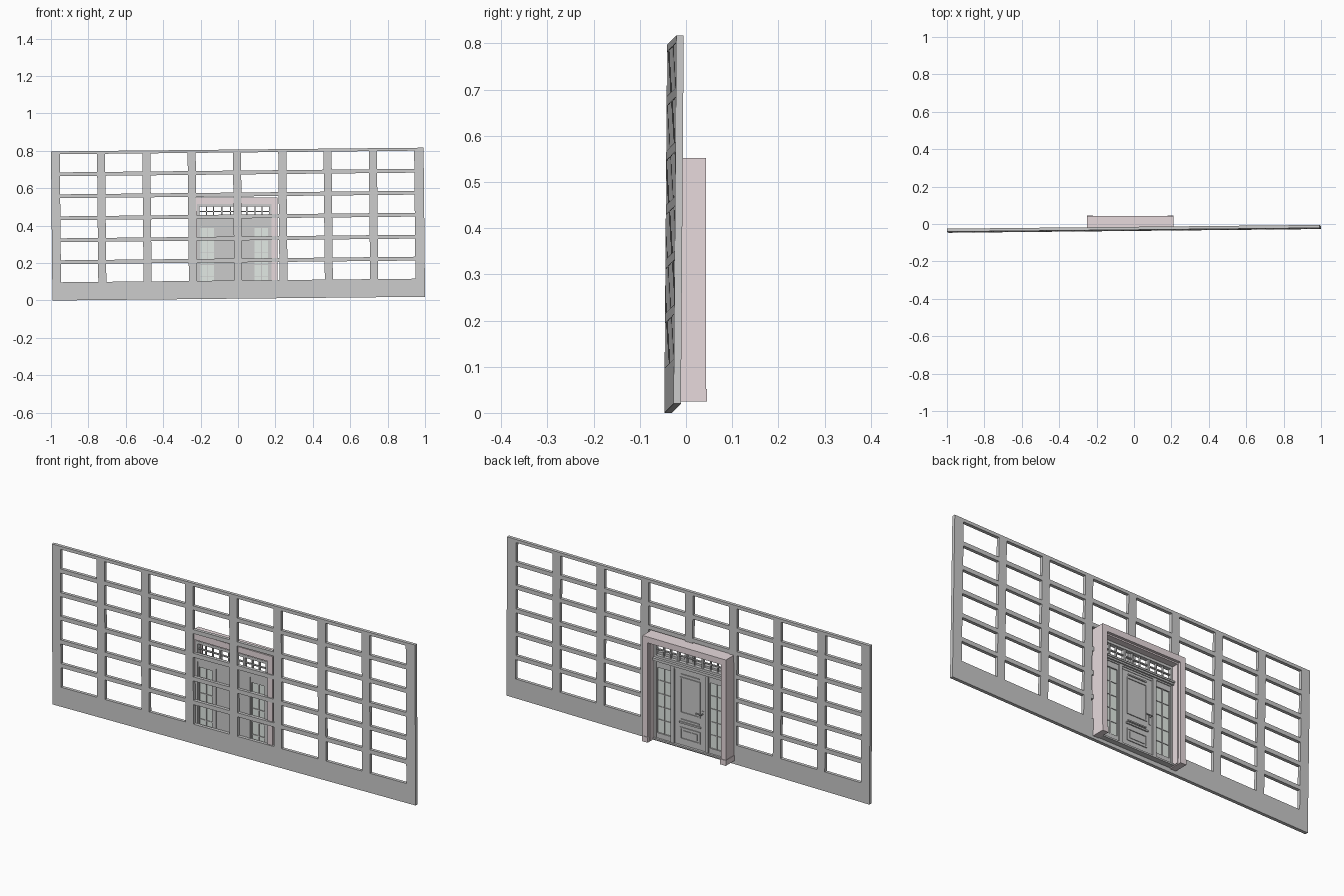
import bpy, bmesh, math
from mathutils import Matrix, Vector

CX = -0.02  # centre line of the doorway


def material(name, rgb):
    m = bpy.data.materials.new(name)
    m.diffuse_color = (*rgb, 1)
    return m


PINK = material("pale_stone", (0.80, 0.70, 0.72))
GLASS = material("pale_glass", (0.76, 0.82, 0.78))


def finish(name, bm, mat=None):
    me = bpy.data.meshes.new(name)
    bmesh.ops.recalc_face_normals(bm, faces=bm.faces)
    bm.to_mesh(me)
    bm.free()
    ob = bpy.data.objects.new(name, me)
    bpy.context.collection.objects.link(ob)
    if mat:
        me.materials.append(mat)
    return ob


def boxes(name, items, mat=None):
    """One object from boxes (x0, x1, y0, y1, z0, z1), x measured from the door centre."""
    bm = bmesh.new()
    for x0, x1, y0, y1, z0, z1 in items:
        mat4 = Matrix.Translation((CX + (x0 + x1) / 2, (y0 + y1) / 2, (z0 + z1) / 2))
        mat4 = mat4 @ Matrix.Diagonal((x1 - x0, y1 - y0, z1 - z0, 1))
        bmesh.ops.create_cube(bm, size=1, matrix=mat4)
    return finish(name, bm, mat)


def both(items):
    return items + [(-b, -a, *r) for a, b, *r in items]


def border(x0, x1, y0, y1, z0, z1, w):
    """Four strips around a rectangle."""
    return [(x0, x0 + w, y0, y1, z0, z1), (x1 - w, x1, y0, y1, z0, z1),
            (x0 + w, x1 - w, y0, y1, z0, z0 + w), (x0 + w, x1 - w, y0, y1, z1 - w, z1)]


def bars(x0, x1, y0, y1, z0, z1, nx, nz, w):
    """Glazing bars splitting a rectangle into nx by nz panes."""
    out = []
    for i in range(1, nx):
        c = x0 + (x1 - x0) * i / nx
        out.append((c - w / 2, c + w / 2, y0, y1, z0, z1))
    for i in range(1, nz):
        c = z0 + (z1 - z0) * i / nz
        out.append((x0, x1, y0 + 0.0005, y1 - 0.0005, c - w / 2, c + w / 2))
    return out


# Facade wall: 8 x 6 window openings, slightly turned and tilted
xs, zs = [-1.0], [0.0]
for i in range(8):
    xs += [-0.953 + 0.2432 * i, -0.753 + 0.2432 * i]
for i in range(6):
    zs += [0.097 + 0.1175 * i, 0.194 + 0.1175 * i]
xs.append(1.0)
zs.append(0.797)
bm = bmesh.new()
grid = [[bm.verts.new((x, 0, z)) for z in zs] for x in xs]
for i in range(len(xs) - 1):
    for j in range(len(zs) - 1):
        if not (i % 2 and j % 2):
            bm.faces.new((grid[i][j], grid[i + 1][j], grid[i + 1][j + 1], grid[i][j + 1]))
ext = bmesh.ops.extrude_face_region(bm, geom=bm.faces[:])
for v in ext["geom"]:
    if isinstance(v, bmesh.types.BMVert):
        v.co.y += 0.016
for v in bm.verts:
    x, y, z = v.co
    v.co = Vector((x * 0.996 + 0.004 - 0.01 * z, y - 0.037 + 0.01 * x + 0.0075 * z, z + 0.01 * (x + 1)))
finish("facade_wall", bm)

# Stone surround: jambs, lintel and inner step
boxes("portal_surround", both([(0.203, 0.23, -0.028, 0.043, 0.05, 0.552)])
      + [(-0.203, 0.203, -0.028, 0.043, 0.522, 0.552)], PINK)
boxes("portal_inner_step", both([(0.197, 0.203, -0.02, 0.03, 0.03, 0.522)])
      + [(-0.197, 0.197, -0.02, 0.03, 0.515, 0.522)], PINK)
boxes("portal_plinths", both([(0.200, 0.232, -0.028, 0.046, 0.025, 0.052)]), PINK)

# Joinery frame: posts, rails, cornice and threshold
boxes("door_frame", both([(0.187, 0.198, -0.022, -0.002, 0.028, 0.516),
                          (0.085, 0.103, -0.022, 0.002, 0.028, 0.425)])
      + [(-0.187, 0.187, -0.022, -0.002, 0.503, 0.516),
         (-0.187, 0.187, -0.022, 0.000, 0.415, 0.449),
         (-0.085, 0.085, -0.022, -0.004, 0.405, 0.415),
         (-0.197, 0.197, -0.022, 0.006, 0.028, 0.036)])
boxes("transom_cornice", [(-0.197, 0.197, -0.002, 0.008, 0.422, 0.430),
                          (-0.197, 0.197, -0.002, 0.013, 0.430, 0.438)])

# Transom light: thick mullions with small panes between
boxes("transom_bars", both([(0.062, 0.072, -0.02, -0.004, 0.449, 0.503)])
      + bars(-0.187, -0.072, -0.017, -0.007, 0.449, 0.503, 3, 2, 0.005)
      + bars(0.072, 0.187, -0.017, -0.007, 0.449, 0.503, 3, 2, 0.005)
      + bars(-0.062, 0.062, -0.017, -0.007, 0.449, 0.503, 3, 2, 0.005))

# Sidelights: frame, glazing bars and glass
boxes("sidelight_frames", both([(0.103, 0.187, -0.02, -0.004, 0.388, 0.415),
                                (0.103, 0.187, -0.02, -0.004, 0.036, 0.062),
                                (0.103, 0.109, -0.02, -0.004, 0.062, 0.388),
                                (0.181, 0.187, -0.02, -0.004, 0.062, 0.388)]))
boxes("sidelight_bars", both(bars(0.109, 0.181, -0.016, -0.007, 0.062, 0.388, 2, 5, 0.004)))
boxes("sidelight_glass", both([(0.109, 0.181, -0.0125, -0.0105, 0.062, 0.388)]), GLASS)

# Door leaf with moulded panels
boxes("door_leaf", [(-0.085, 0.085, -0.02, -0.006, 0.036, 0.405)])
boxes("door_panel_mouldings",
      border(-0.055, 0.055, -0.006, -0.002, 0.195, 0.375, 0.006)
      + border(-0.055, 0.055, -0.006, -0.002, 0.065, 0.125, 0.006)
      + [(-0.04, 0.04, -0.006, -0.003, 0.08, 0.11),
         (-0.06, 0.06, -0.006, 0.000, 0.145, 0.153),
         (-0.05, 0.05, -0.006, -0.001, 0.160, 0.166),
         (-0.05, 0.05, -0.006, -0.001, 0.385, 0.391)])

# Lever handle: back plate, spindle and lever
boxes("handle_plate", [(-0.076, -0.066, -0.006, -0.003, 0.185, 0.235)])
bm = bmesh.new()
for loc, axis, length in (((-0.071, 0.004, 0.222), 'X', 0.016), ((-0.058, 0.011, 0.222), 'Y', 0.032)):
    bmesh.ops.create_cone(bm, cap_ends=True, segments=12, radius1=0.003, radius2=0.003, depth=length,
                          matrix=Matrix.Translation((CX + loc[0], loc[1], loc[2]))
                          @ Matrix.Rotation(math.radians(90), 4, axis))
finish("handle_lever", bm)
